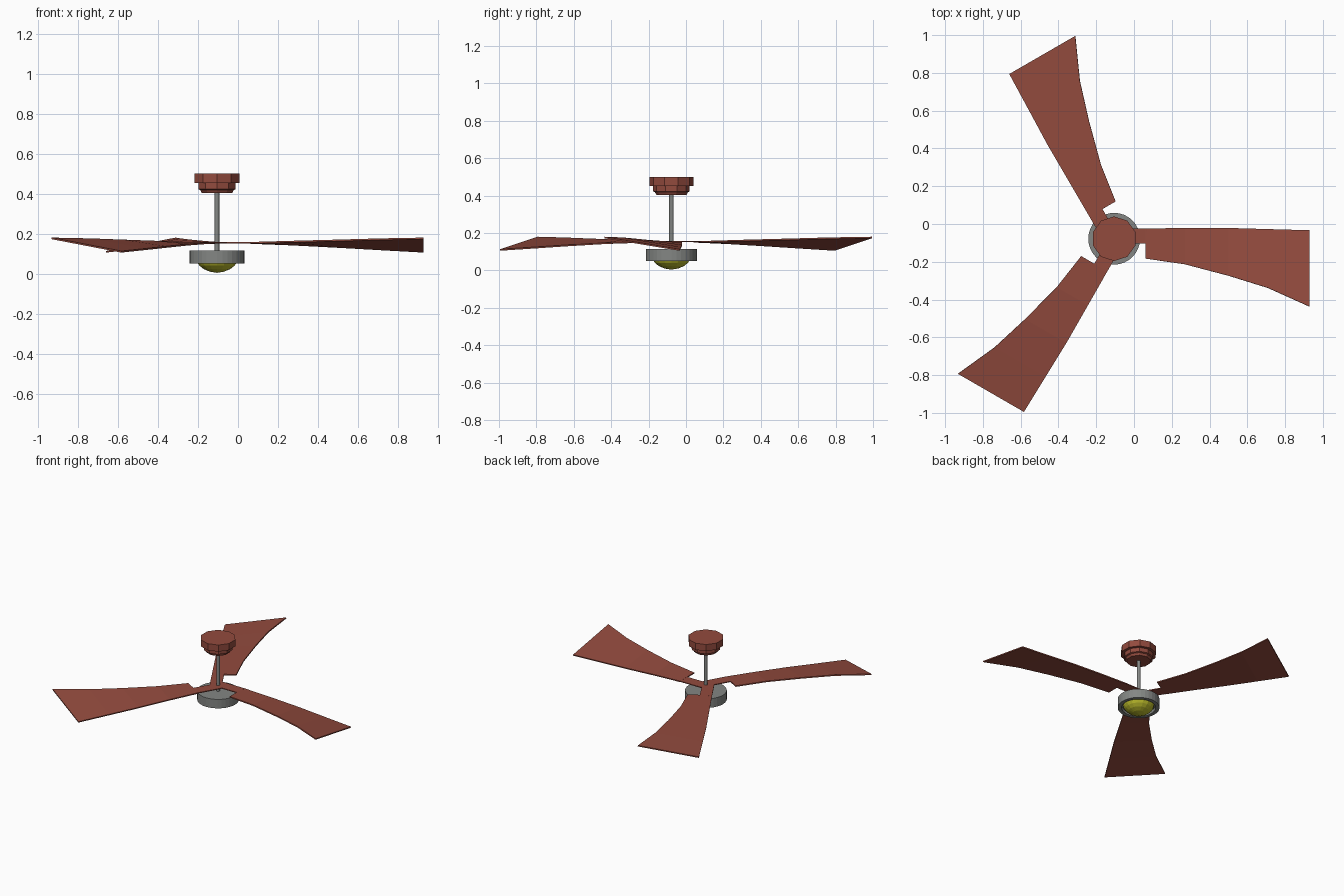
import bpy, bmesh
from math import sin, cos, pi, radians

if "Cube" in bpy.data.objects:
    bpy.data.objects.remove(bpy.data.objects["Cube"])

CX, CY = -0.105, -0.078   # fan axis


def material(name, color):
    m = bpy.data.materials.new(name)
    m.diffuse_color = color
    m.use_nodes = True
    m.node_tree.nodes["Principled BSDF"].inputs["Base Color"].default_value = m.diffuse_color
    return m


wood = material("red_wood", (0.29, 0.07, 0.048, 1))
glass = material("yellow_glass", (0.5, 0.5, 0.025, 1))
metal = material("grey_metal", (0.23, 0.24, 0.23, 1))


def finish(bm, name, mat):
    bmesh.ops.recalc_face_normals(bm, faces=bm.faces[:])
    me = bpy.data.meshes.new(name)
    bm.to_mesh(me)
    bm.free()
    me.materials.append(mat)
    ob = bpy.data.objects.new(name, me)
    ob.location = (CX, CY, 0)
    bpy.context.collection.objects.link(ob)
    return ob


def lathe(name, profile, sides, mat):
    """Revolve an (r, z) profile that starts and ends on the axis."""
    bm = bmesh.new()
    rings = []
    for r, z in profile:
        n = sides if r > 0 else 1
        rings.append([bm.verts.new((r * sin(2 * pi * i / sides), r * cos(2 * pi * i / sides), z))
                      for i in range(n)])
    for a, b in zip(rings, rings[1:]):
        for i in range(sides):
            j = (i + 1) % sides
            vs = [a[i % len(a)], a[j % len(a)], b[j % len(b)], b[i % len(b)]]
            bm.faces.new(list(dict.fromkeys(vs)))
    return finish(bm, name, mat)


# Ceiling canopy: stepped ten-sided block
lathe("ceiling_canopy", [(0, 0.5), (0.118, 0.5), (0.118, 0.452), (0.098, 0.452), (0.098, 0.422),
                         (0.088, 0.418), (0.08, 0.403), (0, 0.403)], 10, wood)

# Down rod
lathe("down_rod", [(0, 0.41), (0.012, 0.41), (0.012, 0.11), (0, 0.11)], 12, metal)

# Motor housing with a recess underneath
lathe("motor_housing", [(0, 0.115), (0.137, 0.115), (0.137, 0.05), (0.112, 0.05),
                        (0.112, 0.072), (0, 0.072)], 32, metal)

# Light bowl
lathe("light_bowl", [(0, 0.074), (0.102, 0.072), (0.098, 0.055), (0.088, 0.04), (0.067, 0.023),
                     (0.036, 0.01), (0, 0.004)], 16, glass)

# Blades: stations of (distance, front edge, back edge, front z, back z)
STATIONS = [(0.167, -0.105, 0.055, 0.158, 0.157),
            (0.375, -0.135, 0.056, 0.164, 0.149),
            (0.605, -0.195, 0.057, 0.170, 0.137),
            (0.815, -0.260, 0.051, 0.176, 0.125),
            (1.033, -0.358, 0.045, 0.180, 0.113)]


def blade(name, angle):
    bm = bmesh.new()
    rows = []
    for u, f, b, zf, zb in STATIONS:
        rows.append([bm.verts.new((u, f, zf)), bm.verts.new((u, b, zb))])
    for p, q in zip(rows, rows[1:]):
        bm.faces.new((p[0], q[0], q[1], p[1]))
    ob = finish(bm, name, wood)
    if ob.data.polygons[0].normal.z < 0:
        ob.data.flip_normals()
    ob.rotation_euler.z = angle
    mod = ob.modifiers.new("thickness", 'SOLIDIFY')
    mod.thickness, mod.offset = 0.008, -1


def blade_arm(name, angle):
    bm = bmesh.new()
    bmesh.ops.create_cube(bm, size=1)
    for v in bm.verts:
        v.co.x = 0.0875 + v.co.x * 0.175
        v.co.y = 0.015 + v.co.y * 0.08
        v.co.z = 0.154 + v.co.z * 0.006
    finish(bm, name, wood).rotation_euler.z = angle


for k in range(3):
    blade(f"blade_{k + 1}", radians(120 * k))
    blade_arm(f"blade_arm_{k + 1}", radians(120 * k))
